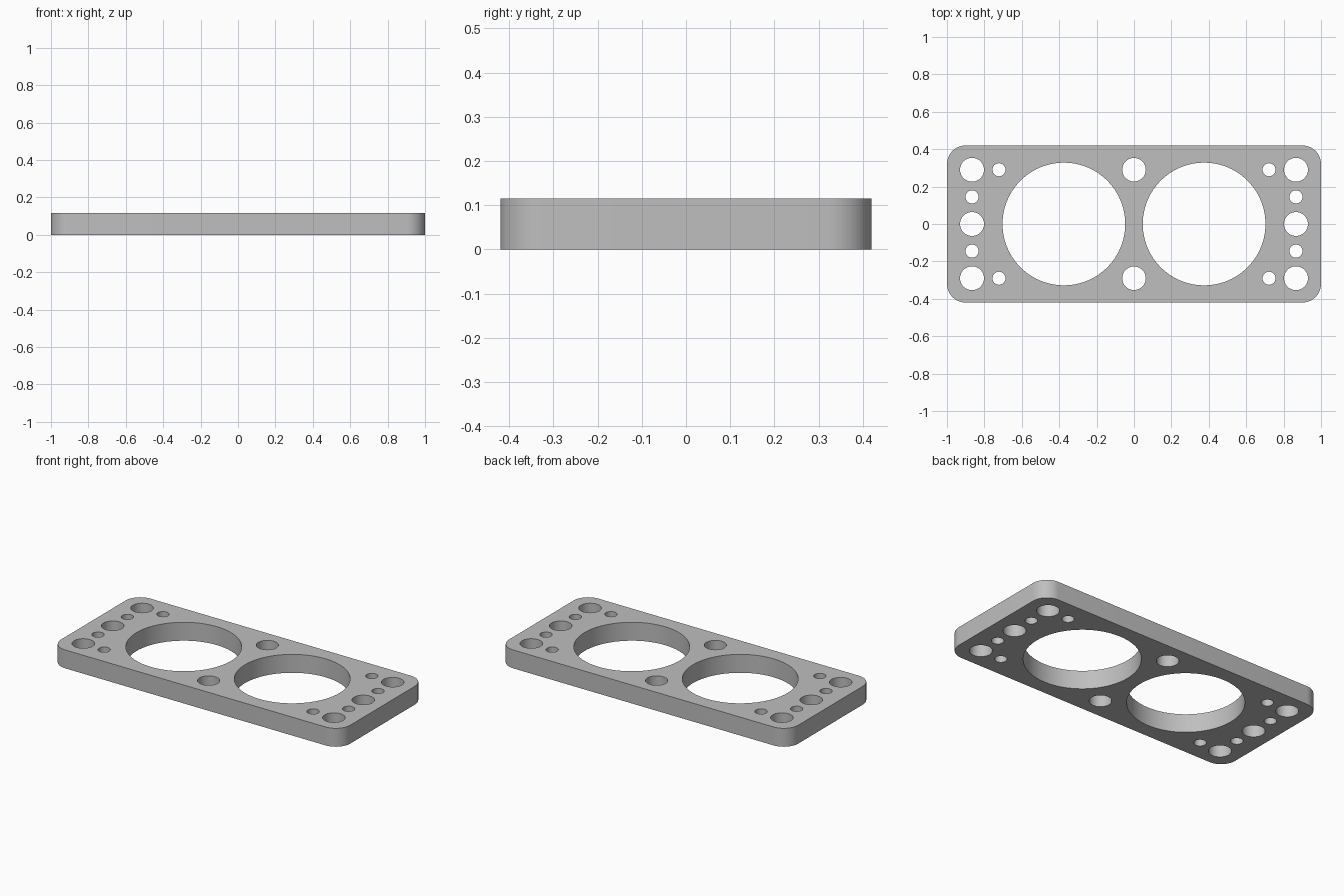
import bpy
import bmesh
from math import cos, sin, pi, radians

cube = bpy.data.objects.get("Cube")
if cube:
    bpy.data.objects.remove(cube, do_unlink=True)

HALF_X, HALF_Y, HEIGHT, CORNER = 1.0, 0.42, 0.115, 0.1

grey = bpy.data.materials.new("plain_grey")
grey.use_nodes = True
colour = (0.52, 0.52, 0.52, 1)
grey.diffuse_color = colour
grey.node_tree.nodes["Principled BSDF"].inputs["Base Color"].default_value = colour


def arc(cx, cy, r, start, sweep, steps):
    return [(cx + r * cos(start + sweep * i / steps),
             cy + r * sin(start + sweep * i / steps)) for i in range(steps + 1)]


def circle(cx, cy, r, steps):
    return arc(cx, cy, r, 0, 2 * pi, steps)[:-1]


# Rounded outline of the plate
outline = []
for k, (sx, sy) in enumerate([(1, 1), (-1, 1), (-1, -1), (1, -1)]):
    outline += arc(sx * (HALF_X - CORNER), sy * (HALF_Y - CORNER),
                   CORNER, k * pi / 2, pi / 2, 12)
loops = [outline]

# Bolt holes on the centre line
loops += [circle(0, y, 0.063, 40) for y in (-0.29, 0.29)]

# Large bores, end bolt holes and small holes, mirrored left and right
for side in (-1, 1):
    loops.append(circle(side * 0.375, 0, 0.328, 96))
    loops += [circle(side * 0.866, y, 0.064, 40) for y in (-0.29, 0, 0.29)]
    loops += [circle(side * 0.866, y, 0.035, 32) for y in (-0.145, 0.145)]
    loops += [circle(side * 0.722, y, 0.035, 32) for y in (-0.29, 0.29)]

# Filled flat profile with depth
curve = bpy.data.curves.new("plate_profile", "CURVE")
curve.dimensions = "2D"
curve.fill_mode = "BOTH"
curve.extrude = HEIGHT / 2
for points in loops:
    spline = curve.splines.new("POLY")
    spline.points.add(len(points) - 1)
    for p, (x, y) in zip(spline.points, points):
        p.co = (x, y, 0, 1)
    spline.use_cyclic_u = True

plate = bpy.data.objects.new("gasket_plate", curve)
bpy.context.collection.objects.link(plate)
bpy.ops.object.select_all(action="DESELECT")
plate.select_set(True)
bpy.context.view_layer.objects.active = plate
bpy.ops.object.convert(target="MESH")
plate = bpy.context.view_layer.objects.active

# Weld caps to walls and stand the plate on the ground
bm = bmesh.new()
bm.from_mesh(plate.data)
bmesh.ops.remove_doubles(bm, verts=bm.verts, dist=0.0001)
bmesh.ops.translate(bm, verts=bm.verts, vec=(0, 0, HEIGHT / 2))
bmesh.ops.recalc_face_normals(bm, faces=bm.faces)
bm.to_mesh(plate.data)
bm.free()
plate.data.materials.clear()
plate.data.materials.append(grey)
bpy.ops.object.shade_smooth_by_angle(angle=radians(30))
